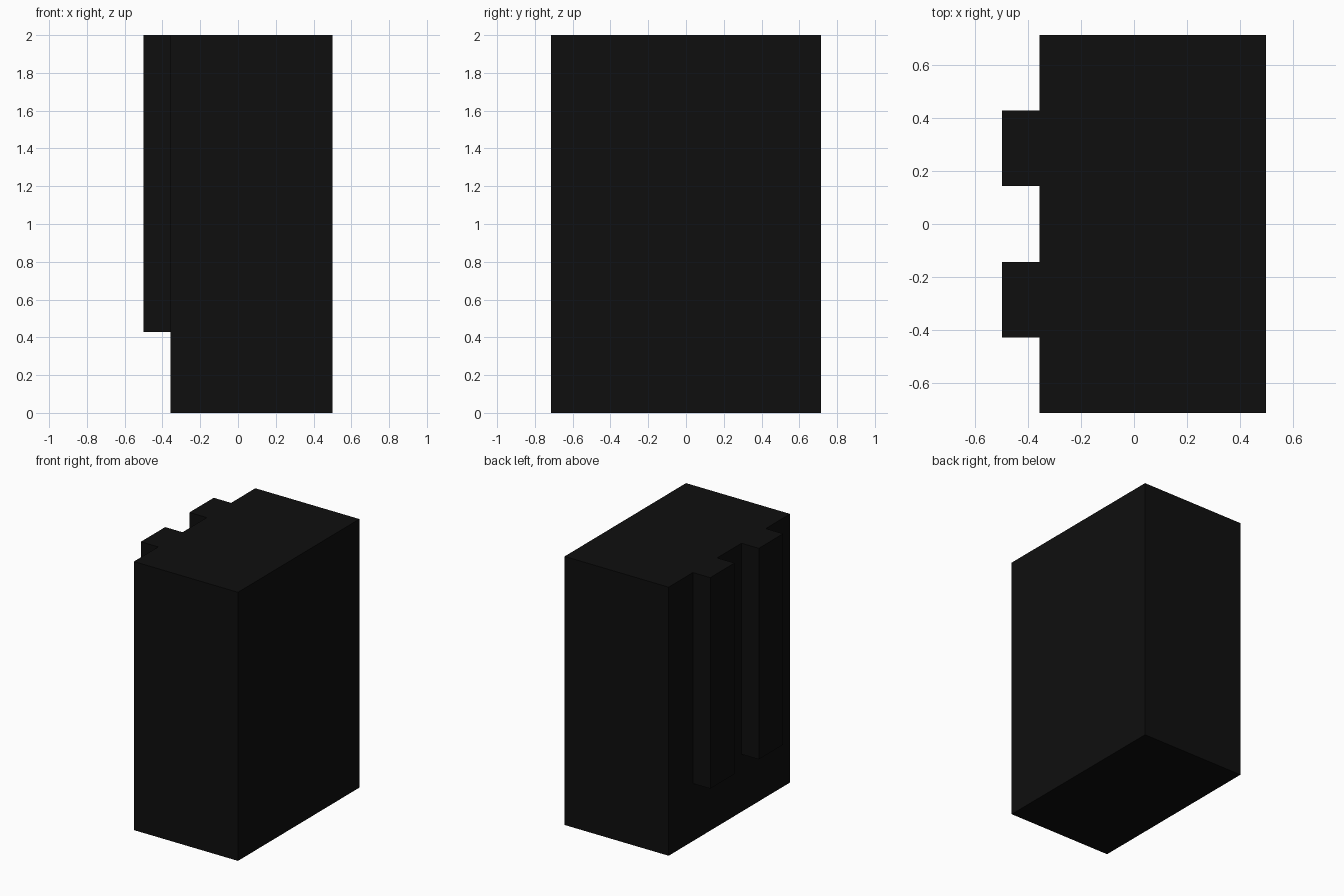
import bpy

if "Cube" in bpy.data.objects:
    bpy.data.objects.remove(bpy.data.objects["Cube"])

U = 1 / 7  # the model follows a grid of sevenths

black = bpy.data.materials.new("near_black")
black.diffuse_color = (0.0045, 0.0045, 0.0045, 1)
black.use_nodes = True
black.node_tree.nodes["Principled BSDF"].inputs["Base Color"].default_value = black.diffuse_color


def box(name, lo, hi):
    bpy.ops.mesh.primitive_cube_add(size=1, location=[(a + b) / 2 for a, b in zip(lo, hi)])
    ob = bpy.context.object
    ob.name = name
    ob.scale = [b - a for a, b in zip(lo, hi)]
    bpy.ops.object.transform_apply(location=False, rotation=False, scale=True)
    ob.data.materials.append(black)
    return ob


# Main cabinet body
box("body", (-2.5 * U, -5 * U, 0), (3.5 * U, 5 * U, 2))

# Two upright rails on the left side, flush with the top
for side, y0 in (("front", -3 * U), ("back", U)):
    box(side + "_rail", (-3.5 * U, y0, 3 * U), (-2.5 * U, y0 + 2 * U, 2))
